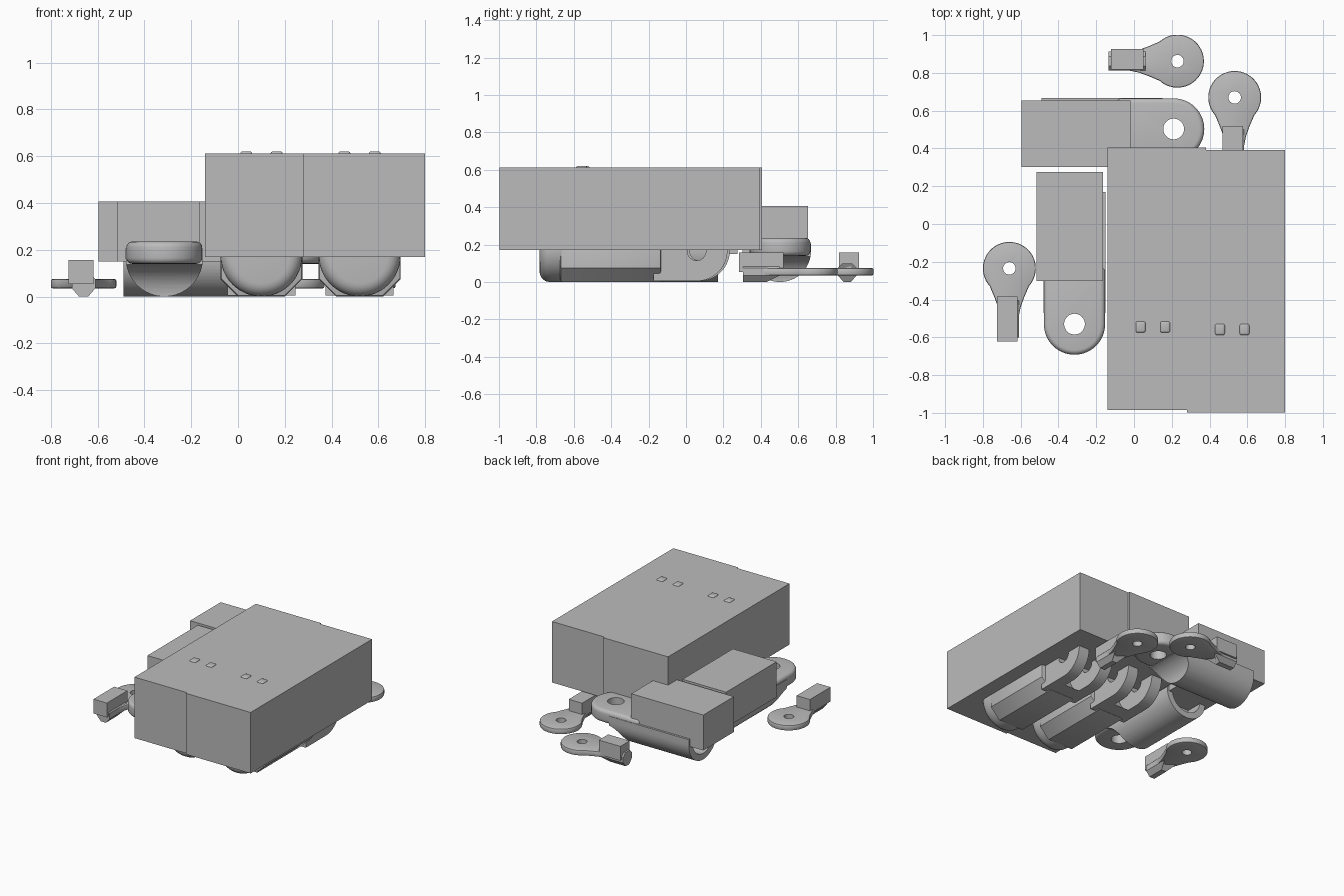
import bpy, bmesh
from math import pi, sin, cos

cube = bpy.data.objects.get("Cube")
if cube:
    bpy.data.objects.remove(cube)

grey = bpy.data.materials.new("plain grey")
grey.use_nodes = True
grey.diffuse_color = (0.5, 0.5, 0.5, 1)
grey.node_tree.nodes["Principled BSDF"].inputs["Base Color"].default_value = (0.5, 0.5, 0.5, 1)


def arc(cx, cy, r, start, end, n=32):
    """Points along an arc, angles in degrees."""
    return [(cx + r * cos((start + (end - start) * i / n) * pi / 180),
             cy + r * sin((start + (end - start) * i / n) * pi / 180)) for i in range(n + 1)]


def circle(cx, cy, r, n=48):
    return arc(cx, cy, r, 0, 360, n)[:-1]


def rect(x0, x1, y0, y1):
    return [(x0, y0), (x1, y0), (x1, y1), (x0, y1)]


def prism(name, outline, axis, lo, hi):
    """Extrude a flat outline along the given axis."""
    place = {"X": lambda a, b, d: (d, a, b),
             "Y": lambda a, b, d: (a, d, b),
             "Z": lambda a, b, d: (a, b, d)}[axis]
    bm = bmesh.new()
    ends = [[bm.verts.new(place(a, b, d)) for a, b in outline] for d in (lo, hi)]
    for ring in ends:
        bm.faces.new(ring)
    n = len(outline)
    for i in range(n):
        j = (i + 1) % n
        bm.faces.new((ends[0][i], ends[0][j], ends[1][j], ends[1][i]))
    bmesh.ops.recalc_face_normals(bm, faces=bm.faces)
    mesh = bpy.data.meshes.new(name)
    bm.to_mesh(mesh)
    bm.free()
    mesh.materials.append(grey)
    obj = bpy.data.objects.new(name, mesh)
    bpy.context.collection.objects.link(obj)
    return obj


def apply(obj, mod):
    bpy.ops.object.select_all(action="DESELECT")
    obj.select_set(True)
    bpy.context.view_layer.objects.active = obj
    bpy.ops.object.modifier_apply(modifier=mod.name)


def bevel(obj, width, segments=4):
    mod = obj.modifiers.new("bevel", "BEVEL")
    mod.width, mod.segments, mod.limit_method = width, segments, "ANGLE"
    mod.angle_limit = pi / 4
    apply(obj, mod)


def cut(obj, cutter):
    mod = obj.modifiers.new("cut", "BOOLEAN")
    mod.operation, mod.object, mod.solver = "DIFFERENCE", cutter, "EXACT"
    apply(obj, mod)
    bpy.data.objects.remove(cutter)


def finish(parts, location, turn=0):
    """Smooth the parts and move them into place."""
    for obj in parts:
        bpy.ops.object.select_all(action="DESELECT")
        obj.select_set(True)
        bpy.context.view_layer.objects.active = obj
        bpy.ops.object.shade_smooth_by_angle(angle=pi / 6)
        obj.location = location
        obj.rotation_euler.z = turn


def finger(label, x, y):
    """Long finger segment with its large block, centred on x = 0."""
    block = prism(label + "_block", rect(-0.24, 0.28, -0.985, 0.405), "Z", 0.17, 0.612)
    tip = prism(label + "_tip", circle(0, 0.175, 0.175), "Y", -0.77, -0.6)
    bevel(tip, 0.055, 5)
    section = [(-0.1, 0), (0.1, 0), (0.175, 0.075), (0.175, 0.25), (-0.175, 0.25), (-0.175, 0.075)]
    body = prism(label + "_body", section, "Y", -0.66, -0.12)
    bevel(body, 0.012, 2)
    # Forked hinge with a rounded slot and a pin hole
    side = [(-0.16, 0.25), (-0.16, 0.005)] + arc(0.07, 0.17, 0.165, -90, 0, 16) + [(0.235, 0.25)]
    fork = prism(label + "_hinge_fork", side, "X", -0.145, 0.145)
    cut(fork, prism("slot", circle(0.07, 0.17, 0.185), "X", -0.06, 0.06))
    cut(fork, prism("pin", circle(0.07, 0.165, 0.05, 32), "X", -0.3, 0.3))
    nubs = []
    for side_name, nx in (("right", -0.065), ("left", 0.065)):
        nub = prism(f"{label}_{side_name}_nub", rect(nx - 0.026, nx + 0.026, -0.575, -0.515), "Z", 0.58, 0.62)
        bevel(nub, 0.01, 3)
        nubs.append(nub)
    finish([block, tip, body, fork] + nubs, (x, y, 0))


def thumb_link(label, location, turn):
    """Short link: flat tongue at the origin, half-round body towards +y."""
    block = prism(label + "_block", rect(-0.2, 0.15, 0.228, 0.806), "Z", 0.15, 0.407)
    outline = arc(0, 0, 0.162, 180, 360) + [(0.162, 0.3), (-0.162, 0.3)]
    tongue = prism(label + "_tongue", outline, "Z", 0.14, 0.235)
    bevel(tongue, 0.025)
    cut(tongue, prism("pin", circle(0, 0, 0.055, 32), "Z", 0, 0.4))
    section = arc(0, 0.165, 0.165, 180, 360) + [(0.165, 0.205), (-0.165, 0.205)]
    body = prism(label + "_body", section, "Y", 0.06, 0.7)
    # Concave sweep up to the tongue, and an open socket at the other end
    cut(body, prism("sweep", circle(0.03, 0, 0.14), "X", -0.3, 0.3))
    cut(body, prism("socket", circle(0, 0.165, 0.12), "Y", 0.58, 0.8))
    finish([block, tongue, body], location, turn)


def lever(label, location, turn, near, far):
    """Small eye lever: ring at the origin, stem towards -y."""
    neck = [(0.078, -0.155), (0.06, -0.205), (0.049, -0.26), (0.045, -0.34)]
    outline = arc(0, 0, 0.14, -42, 222, 40) + [(-a, b) for a, b in neck] + neck[::-1]
    eye = prism(label + "_eye", outline, "Z", 0.035, 0.075)
    bevel(eye, 0.008, 2)
    cut(eye, prism("pin", circle(0, 0, 0.033, 32), "Z", 0, 0.2))
    section = [(-0.02, 0), (0.02, 0), (0.05, 0.035), (0.05, 0.075),
               (0.025, 0.1), (-0.025, 0.1), (-0.05, 0.075), (-0.05, 0.035)]
    stem = prism(label + "_stem", section, "Y", -0.365, -0.17)
    # Slope the inner end of the stem
    for v in stem.data.vertices:
        if v.co.y > -0.2 and v.co.z < 0.03:
            v.co.y = -0.24
    block = prism(label + "_block", rect(-0.064, 0.043, -far, -near), "Z", 0.053, 0.157)
    finish([eye, stem, block], location, turn)


finger("first_finger", 0.1, 0)
finger("second_finger", 0.52, -0.013)
thumb_link("front_link", (-0.315, -0.53, 0), 0)
thumb_link("back_link", (0.21, 0.503, 0), pi / 2)
lever("right_lever", (-0.66, -0.235, 0), 0, 0.15, 0.386)
lever("left_lever", (0.533, 0.67, 0), 0, 0.15, 0.386)
lever("back_lever", (0.23, 0.862, 0), -pi / 2, 0.18, 0.352)
